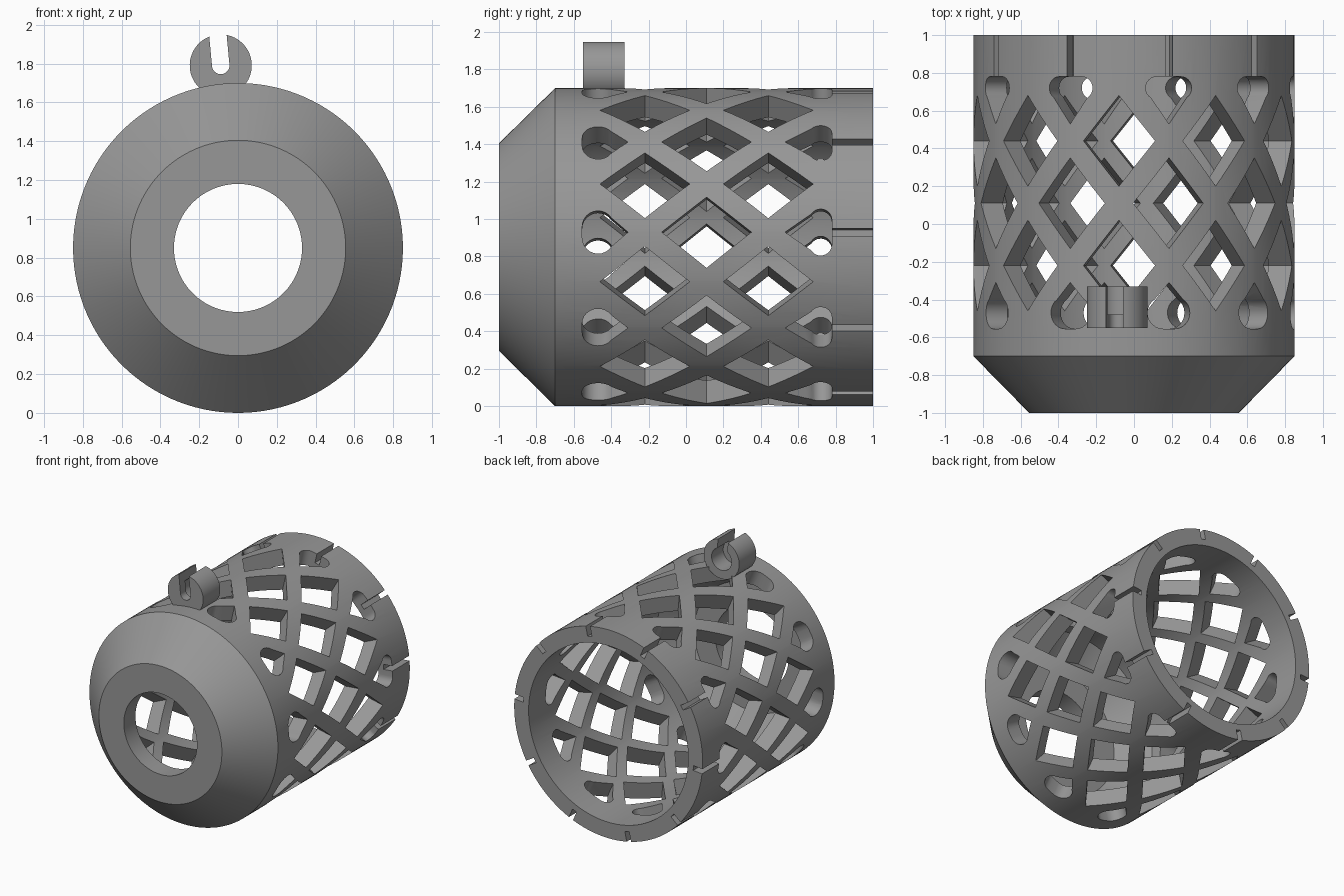
import bpy, bmesh, math
from mathutils import Matrix, Vector

if "Cube" in bpy.data.objects:
    bpy.data.objects.remove(bpy.data.objects["Cube"])

AXIS = Matrix.Translation((0, 0, 0.85))      # tube axis runs along y at this height
COUNT, STEP, PHASE = 10, 36.0, 12.6          # openings around the tube, degrees from top

grey = bpy.data.materials.new("mid_grey")
grey.diffuse_color = (0.31, 0.31, 0.31, 1)
grey.use_nodes = True
grey.node_tree.nodes["Principled BSDF"].inputs["Base Color"].default_value = grey.diffuse_color


def around(deg):
    return AXIS @ Matrix.Rotation(math.radians(deg), 4, 'Y')


def prism(bm, base, offset, matrix):
    """Extrude a closed outline by an offset."""
    offset = Vector(offset)
    a = [bm.verts.new(matrix @ Vector(p)) for p in base]
    b = [bm.verts.new(matrix @ (Vector(p) + offset)) for p in base]
    faces = [bm.faces.new(a), bm.faces.new(b[::-1])]
    n = len(a)
    for i in range(n):
        faces.append(bm.faces.new((a[i], b[i], b[(i + 1) % n], a[(i + 1) % n])))
    bmesh.ops.recalc_face_normals(bm, faces=faces)


def make(name, bm):
    me = bpy.data.meshes.new(name)
    bm.to_mesh(me)
    bm.free()
    ob = bpy.data.objects.new(name, me)
    bpy.context.collection.objects.link(ob)
    me.materials.append(grey)
    return ob


def select(ob):
    bpy.ops.object.select_all(action='DESELECT')
    ob.select_set(True)
    bpy.context.view_layer.objects.active = ob


def cut(ob, cutter):
    cutter.hide_render = True
    mod = ob.modifiers.new("cut", 'BOOLEAN')
    mod.operation, mod.solver, mod.object = 'DIFFERENCE', 'EXACT', cutter
    select(ob)
    bpy.ops.object.modifier_apply(modifier=mod.name)
    bpy.data.objects.remove(cutter)


def teardrop(tip, end, half, r):
    """Pointed at y = tip, rounded corners of radius r at y = end."""
    s = 1 if end > tip else -1
    cy, cx = end - s * r, half - r
    # tangent from the tip to the corner circle
    d = math.hypot(cx, cy - tip)
    start = -(math.pi / 2 - math.atan2(cx, abs(cy - tip)) - math.acos(r / d)) - math.pi / 2
    start = max(-1.0, min(0.0, start))
    arc = [start + (math.pi / 2 - start) * i / 10 for i in range(11)]
    side = [(cx + r * math.cos(t), cy + s * r * math.sin(t)) for t in arc]
    pts = [(0, tip)] + side + [(-x, y) for x, y in reversed(side)]
    return [(x, y, 0.6) for x, y in pts]


# Tube body: revolved wall with a tapered front end and round front opening
profile = [(0.33, -1), (0.555, -1), (0.85, -0.70), (0.85, 1), (0.72, 1),
           (0.72, -0.65), (0.52, -0.85), (0.33, -0.85)]
SEG = 120
bm = bmesh.new()
rings = [[bm.verts.new(around(360 * i / SEG) @ Vector((0, y, r))) for r, y in profile]
         for i in range(SEG)]
for i in range(SEG):
    a, b = rings[i], rings[(i + 1) % SEG]
    for j in range(len(profile)):
        k = (j + 1) % len(profile)
        bm.faces.new((a[j], a[k], b[k], b[j]))
bmesh.ops.recalc_face_normals(bm, faces=bm.faces)
body = make("lattice_tube", bm)

# Lattice openings: three rows of diamonds and a teardrop row at each end
bm = bmesh.new()
for k in range(COUNT):
    for y, shift in ((-0.22, 18), (0.11, 0), (0.44, 18)):
        diamond = [(0.19, y, 0.6), (0, y + 0.24, 0.6), (-0.19, y, 0.6), (0, y - 0.24, 0.6)]
        prism(bm, diamond, (0, 0, 0.4), around(PHASE + shift + STEP * k))
    for drop in (teardrop(-0.31, -0.555, 0.115, 0.085), teardrop(0.53, 0.78, 0.125, 0.06)):
        prism(bm, drop, (0, 0, 0.4), around(PHASE + STEP * k))
cut(body, make("lattice_cutter", bm))

# Narrow grooves running to the back rim
bm = bmesh.new()
for k in range(COUNT):
    groove = [(-0.02, 0.74, 0.77), (0.02, 0.74, 0.77), (0.02, 1.1, 0.77), (-0.02, 1.1, 0.77)]
    prism(bm, groove, (0, 0, 0.2), around(PHASE + STEP * k))
cut(body, make("groove_cutter", bm))


# Open ring clip on top: narrow slot in front, wider bore behind
def clip_outline(y, bore, gap=0.045, r=0.16, n=40):
    a0, b0 = math.asin(gap / r), math.asin(min(1, gap / bore))
    if bore <= gap:
        b0 = math.pi / 2
    outer = [a0 + (2 * math.pi - 2 * a0) * i / n for i in range(n + 1)]
    inner = [b0 + (2 * math.pi - 2 * b0) * i / n for i in range(n + 1)]
    pts = [(r * math.sin(t), r * math.cos(t)) for t in outer]
    pts += [(bore * math.sin(t), bore * math.cos(t)) for t in reversed(inner)]
    return [(x, y, z + 0.945) for x, z in pts]


bm = bmesh.new()
tilt = around(PHASE - 18)
prism(bm, clip_outline(-0.55, 0.045), (0, 0.07, 0), tilt)
prism(bm, clip_outline(-0.48, 0.09), (0, 0.15, 0), tilt)
clip = make("ring_clip", bm)

for ob in (body, clip):
    select(ob)
    bpy.ops.object.shade_smooth_by_angle(angle=math.radians(25))
